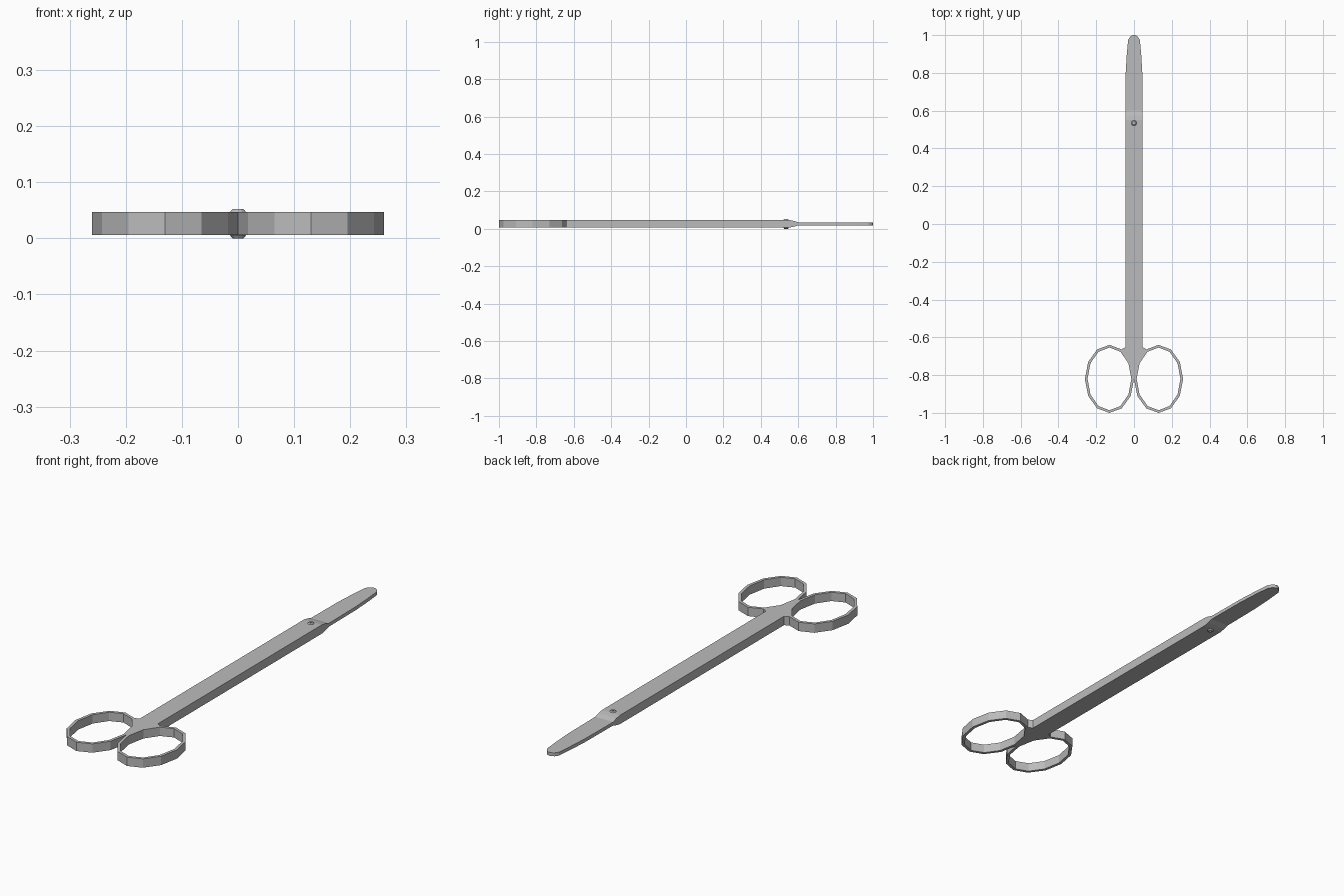
import bpy, bmesh
from math import cos, sin, pi

cube = bpy.data.objects.get("Cube")
if cube:
    bpy.data.objects.remove(cube)

steel = bpy.data.materials.new("brushed steel grey")
steel.use_nodes = True
steel.diffuse_color = (0.5, 0.5, 0.5, 1)
steel.node_tree.nodes["Principled BSDF"].inputs["Base Color"].default_value = (0.5, 0.5, 0.5, 1)

MID = 0.0265     # height of the centre plane
HALF = 0.0205    # half thickness of the handles


def finish(bm, name):
    bmesh.ops.recalc_face_normals(bm, faces=bm.faces)
    mesh = bpy.data.meshes.new(name)
    bm.to_mesh(mesh)
    bm.free()
    mesh.materials.append(steel)
    obj = bpy.data.objects.new(name, mesh)
    bpy.context.collection.objects.link(obj)
    return obj


def loft(name, rings, closed=False):
    """Join vertex rings with quads; cap the ends unless closed."""
    bm = bmesh.new()
    loops = [[bm.verts.new(p) for p in ring] for ring in rings]
    n = len(loops[0])
    pairs = list(zip(loops, loops[1:]))
    if closed:
        pairs.append((loops[-1], loops[0]))
    else:
        bm.faces.new(loops[0])
        bm.faces.new(loops[-1])
    for a, b in pairs:
        for i in range(n):
            j = (i + 1) % n
            bm.faces.new((a[i], a[j], b[j], b[i]))
    return finish(bm, name)


# Shank and blade: stations of (y, half width, half thickness)
stations = [
    (-0.82, 0.003, HALF), (-0.73, 0.018, HALF), (-0.664, 0.066, HALF),
    (-0.652, 0.046, HALF), (0.55, 0.046, HALF), (0.575, 0.046, 0.016),
    (0.60, 0.046, 0.008), (0.80, 0.044, 0.008), (0.90, 0.038, 0.008),
    (0.975, 0.031, 0.008), (0.992, 0.02, 0.008), (1.0, 0.006, 0.008),
]
loft("shank_and_blades", [
    [(-w, y, MID - t), (w, y, MID - t), (w, y, MID + t), (-w, y, MID + t)]
    for y, w, t in stations])

# Finger rings: twelve-sided flat bands
for side, name in ((1, "left_finger_ring"), (-1, "right_finger_ring")):
    band = []
    for k in range(12):
        a = k * pi / 6
        section = []
        for inset, z in ((0, -HALF), (0.014, -HALF), (0.014, HALF), (0, HALF)):
            section.append((side * (0.13 + (0.13 - inset) * cos(a)),
                            -0.82 + (0.18 - inset) * sin(a), MID + z))
        band.append(section)
    loft(name, band, closed=True)

# Pivot screw: chamfered on both ends, with a small dimple
profile = [(0.005, 0.004), (0.005, 0), (0.01, 0), (0.014, 0.005),
           (0.014, 0.047), (0.01, 0.052), (0.005, 0.052), (0.005, 0.048)]
loft("pivot_screw", [
    [(r * cos(k * pi / 6), 0.535 + r * sin(k * pi / 6), z) for k in range(12)]
    for r, z in profile])
